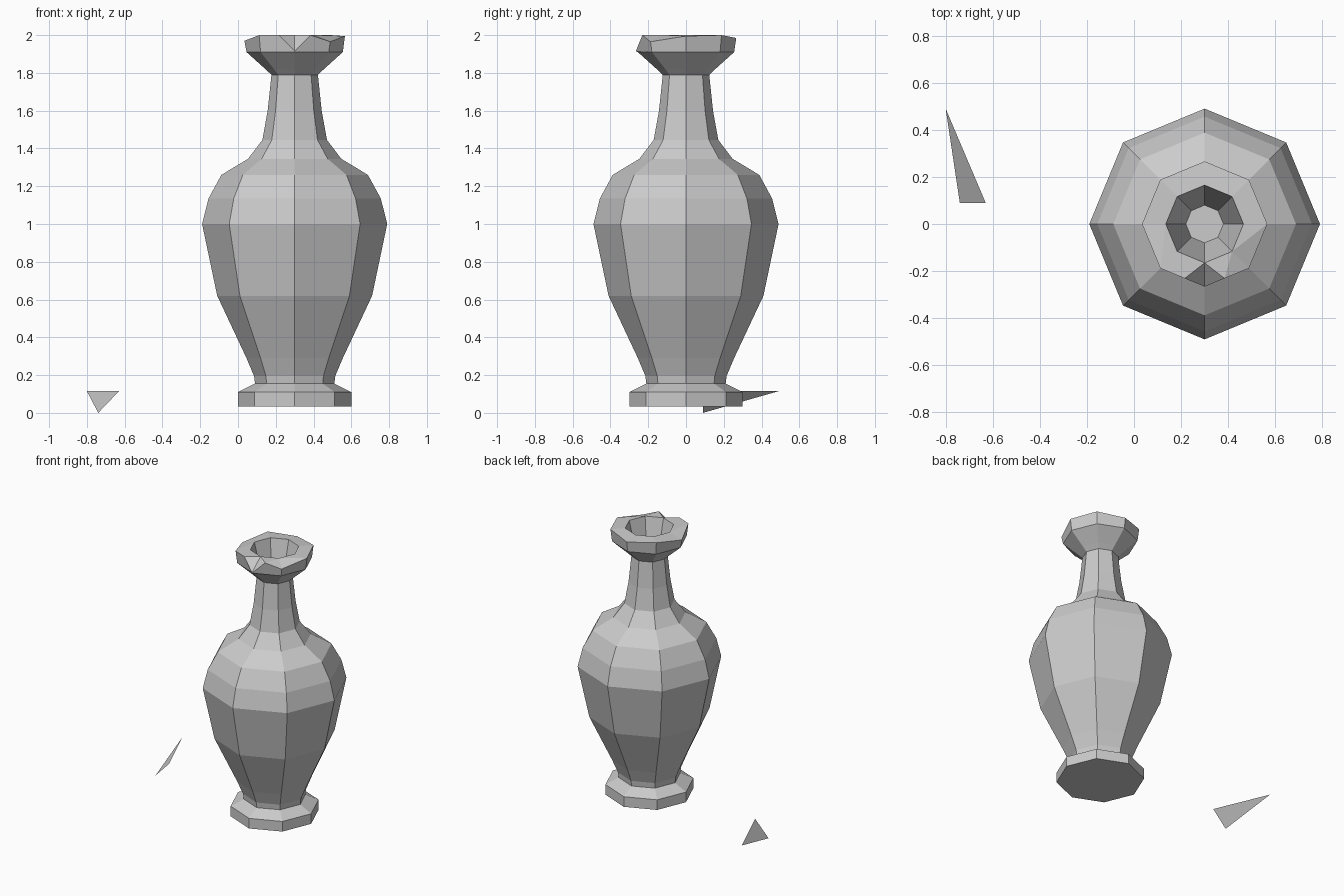
import bpy
import bmesh
from math import cos, sin, tau

cube = bpy.data.objects.get("Cube")
if cube:
    bpy.data.objects.remove(cube, do_unlink=True)

SIDES = 8
CENTRE_X = 0.30

# One plain clay colour
clay = bpy.data.materials.new("grey_clay")
clay.use_nodes = True
clay_colour = (0.60, 0.60, 0.60, 1.0)
clay.diffuse_color = clay_colour
clay.node_tree.nodes["Principled BSDF"].inputs["Base Color"].default_value = clay_colour


def add_object(name, bm):
    mesh = bpy.data.meshes.new(name)
    bm.to_mesh(mesh)
    bm.free()
    mesh.materials.append(clay)
    obj = bpy.data.objects.new(name, mesh)
    bpy.context.collection.objects.link(obj)
    return obj


def face_with(verts):
    """The face shared by all the given vertices."""
    return next(f for f in verts[0].link_faces if all(v in f.verts for v in verts))


def split(a, b, *others):
    """Cut the face holding a, b and others from a to b."""
    bmesh.utils.face_split(face_with([a, b, *others]), a, b)


# Vase: radius and height from foot to rim, then down inside the mouth
profile = [
    (0.30, 0.035), (0.30, 0.11), (0.21, 0.155), (0.215, 0.195),
    (0.255, 0.29), (0.41, 0.62), (0.49, 1.00), (0.456, 1.135),
    (0.388, 1.26), (0.247, 1.345), (0.171, 1.445), (0.143, 1.60),
    (0.123, 1.79), (0.155, 1.82), (0.255, 1.91), (0.266, 2.00),
    (0.165, 2.00), (0.08, 1.65),
]
bm = bmesh.new()
rings = [[bm.verts.new((CENTRE_X + r * cos(tau * k / SIDES), r * sin(tau * k / SIDES), z))
          for k in range(SIDES)] for r, z in profile]
for low, high in zip(rings, rings[1:]):
    for k in range(SIDES):
        n = (k + 1) % SIDES
        bm.faces.new((low[k], low[n], high[n], high[k]))
bm.faces.new(reversed(rings[0]))
bm.faces.new(rings[-1])

# Broken notch at the front of the rim
outer, inner = rings[-3], rings[-2]
front = SIDES * 3 // 4
notch = []
for side in (front - 1, front + 1):
    edge = bm.edges.get((outer[front], outer[side]))
    _, point = bmesh.utils.edge_split(edge, outer[front], 0.45)
    split(point, inner[front], inner[side])
    notch.append(point)

# Worn, uneven corners of the rim
split(notch[1], inner[7], outer[7])
split(outer[0], inner[7], outer[7])
split(outer[3], inner[4], outer[4])
split(outer[5], inner[4], outer[4])
for k, height in {0: 1.995, 2: 1.985, 4: 1.97, 6: 1.915, 7: 1.965}.items():
    outer[k].co.z = height
add_object("vase", bm)

# Broken shard lying beside the vase
bm = bmesh.new()
bm.faces.new([bm.verts.new(p) for p in
              ((-0.74, 0.09, 0.0), (-0.63, 0.09, 0.115), (-0.80, 0.49, 0.115))])
add_object("shard", bm)
